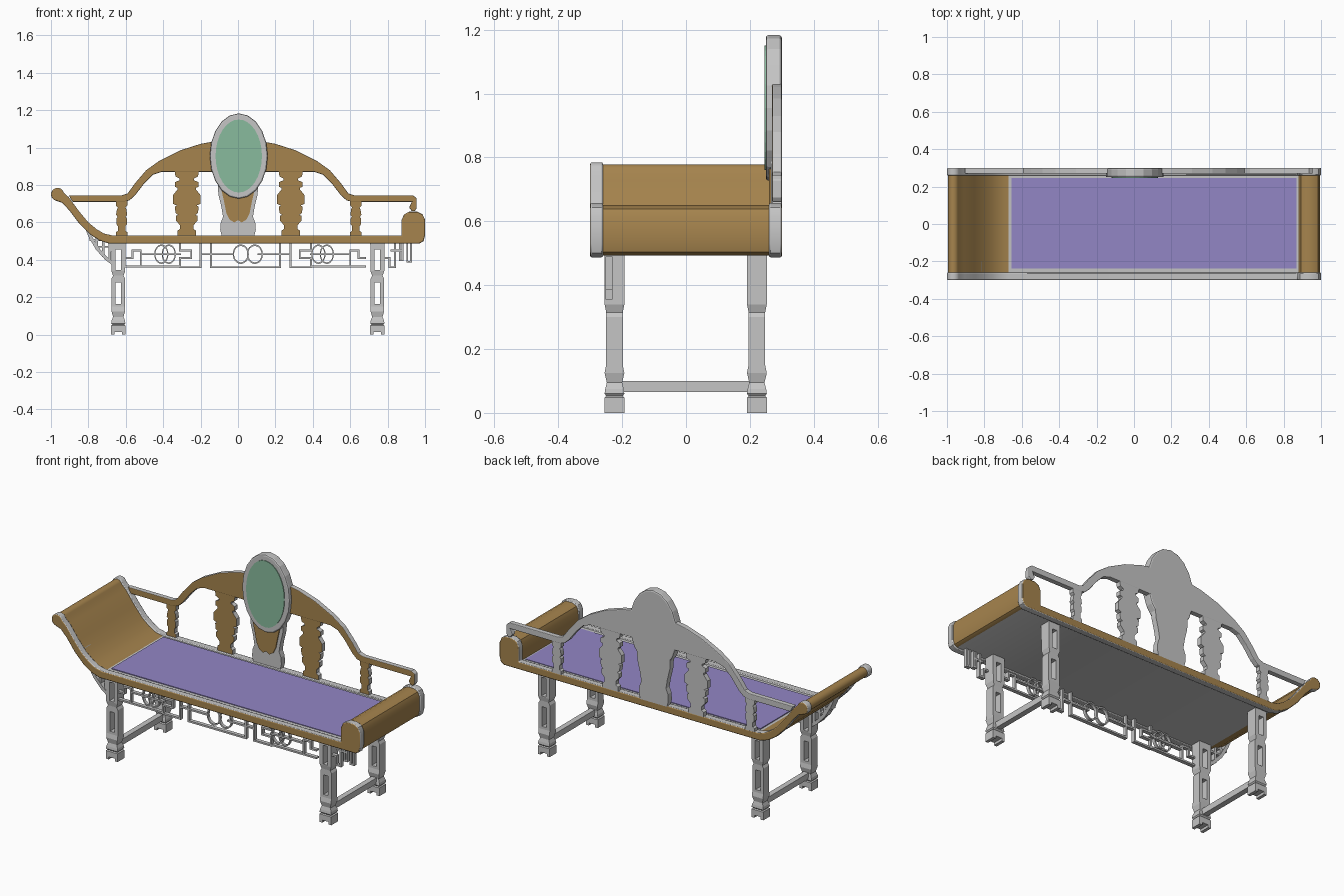
import bpy, bmesh, math
from mathutils import Vector, Matrix

cube = bpy.data.objects.get("Cube")
if cube:
    bpy.data.objects.remove(cube)


def material(name, rgb):
    m = bpy.data.materials.new(name)
    m.use_nodes = True
    m.diffuse_color = (*rgb, 1)
    m.node_tree.nodes["Principled BSDF"].inputs["Base Color"].default_value = (*rgb, 1)
    return m


GRAY = material("pale gray", (0.56, 0.56, 0.56))
BROWN = material("brown wood", (0.38, 0.23, 0.075))
PURPLE = material("purple fabric", (0.29, 0.24, 0.56))
GREEN = material("green stone", (0.25, 0.50, 0.34))


def finish(name, bm, mats, rule=None, bevel=0, smooth=False):
    bmesh.ops.recalc_face_normals(bm, faces=bm.faces[:])
    for f in bm.faces:
        f.normal_update()
        if rule:
            f.material_index = rule(f)
    me = bpy.data.meshes.new(name)
    bm.to_mesh(me)
    bm.free()
    for m in mats:
        me.materials.append(m)
    ob = bpy.data.objects.new(name, me)
    bpy.context.collection.objects.link(ob)
    if bevel:
        mod = ob.modifiers.new("soft edge", 'BEVEL')
        mod.width, mod.segments, mod.angle_limit = bevel, 2, math.radians(50)
    if smooth:
        bpy.ops.object.select_all(action='DESELECT')
        ob.select_set(True)
        bpy.context.view_layer.objects.active = ob
        bpy.ops.object.shade_smooth_by_angle(angle=math.radians(35))
    return ob


def prism(name, pts, y0, y1, mats, rule=None, bevel=0, smooth=False):
    """Extrude an outline drawn in x and z along y."""
    bm = bmesh.new()
    face = bm.faces.new([bm.verts.new((x, y0, z)) for x, z in pts])
    new = bmesh.ops.extrude_face_region(bm, geom=[face])["geom"]
    for v in new:
        if isinstance(v, bmesh.types.BMVert):
            v.co.y = y1
    return finish(name, bm, mats, rule, bevel, smooth)


def add_box(bm, x0, x1, y0, y1, z0, z1):
    mat = Matrix.Translation(((x0 + x1) / 2, (y0 + y1) / 2, (z0 + z1) / 2))
    mat = mat @ Matrix.Diagonal((x1 - x0, y1 - y0, z1 - z0, 1))
    bmesh.ops.create_cube(bm, size=1, matrix=mat)


def box(name, dims, mat, bevel=0):
    bm = bmesh.new()
    add_box(bm, *dims)
    return finish(name, bm, [mat], bevel=bevel)


def ellipse(cx, cz, rx, rz, n, a0=0, a1=360):
    steps = n if a1 - a0 >= 360 else n - 1
    angles = [math.radians(a0 + (a1 - a0) * i / steps) for i in range(n)]
    return [(cx + rx * math.cos(a), cz + rz * math.sin(a)) for a in angles]


def inset(pts, d):
    out = []
    for i, p in enumerate(pts):
        a, b, c = Vector(pts[i - 1]), Vector(p), Vector(pts[(i + 1) % len(pts)])
        t = (b - a).normalized() + (c - b).normalized()
        out.append(tuple(b + Vector((-t.y, t.x)).normalized() * d))
    return out


def front_face(f):
    return 1 if f.normal.y < -0.9 else 0


def back_face(f):
    return 1 if f.normal.y > 0.9 else 0


# Side rails: scroll at one end, upright roll at the other
outline = [(0.97, 0.487), (0.992, 0.5), (1.0, 0.53), (1.0, 0.615), (0.987, 0.643),
           (0.96, 0.657), (0.915, 0.657), (0.888, 0.643), (0.875, 0.615), (0.875, 0.53),
           (-0.67, 0.53), (-0.715, 0.54), (-0.755, 0.563), (-0.80, 0.60), (-0.85, 0.66), (-0.905, 0.735)]
outline += ellipse(-0.965, 0.75, 0.035, 0.035, 12, 15, 255)
outline += [(-0.94, 0.705), (-0.90, 0.662), (-0.85, 0.595), (-0.79, 0.535), (-0.74, 0.503), (-0.69, 0.487)]
prism("front_rail", outline, -0.30, -0.26, [GRAY, BROWN], front_face, 0.005, True)
prism("back_rail", outline, 0.26, 0.30, [GRAY, BROWN], back_face, 0.005, True)


# Seat body: brown ends, pale middle and underside
def body_rule(f):
    flat = abs(f.normal.z) > 0.99 and abs(f.calc_center_median().x) < 0.5
    return 0 if flat else 1


prism("seat_body", inset(outline, 0.006), -0.26, 0.26, [GRAY, BROWN], body_rule, 0, True)
box("seat_cushion", (-0.655, 0.868, -0.237, 0.245, 0.52, 0.529), PURPLE)

# Backrest arch with armrests
arch = [(-0.62, 0.745), (-0.59, 0.755), (-0.55, 0.81), (-0.49, 0.88), (-0.42, 0.93), (-0.31, 0.985),
        (-0.2, 1.02), (-0.1, 1.038)]
under = [(-0.41, 0.87), (-0.455, 0.855), (-0.5, 0.81), (-0.55, 0.745), (-0.58, 0.718), (-0.61, 0.71)]
flip = lambda pts: [(-x, z) for x, z in reversed(pts)]
arms = [(0.935, 0.745), (0.955, 0.73), (0.955, 0.675), (0.945, 0.66), (0.93, 0.66), (0.915, 0.68), (0.93, 0.71)]
back = [(-0.905, 0.745)] + arch + [(0, 1.043)] + flip(arch) + arms + flip(under) + under + [(-0.885, 0.71)]
prism("backrest_arch", back, 0.27, 0.30, [GRAY, BROWN], front_face, 0.004)

# Cut-out spindles under the arch
big = [(0.52, 0.05), (0.555, 0.05), (0.565, 0.036), (0.585, 0.036), (0.61, 0.058), (0.635, 0.058), (0.64, 0.046),
       (0.65, 0.06), (0.685, 0.064), (0.69, 0.052), (0.70, 0.074), (0.745, 0.074), (0.775, 0.05), (0.785, 0.05),
       (0.79, 0.062), (0.815, 0.062), (0.825, 0.04), (0.835, 0.04), (0.845, 0.06), (0.875, 0.065)]
small = [(0.52, 0.03), (0.548, 0.03), (0.555, 0.02), (0.58, 0.02), (0.59, 0.028), (0.62, 0.028), (0.63, 0.021),
         (0.64, 0.03), (0.67, 0.025), (0.68, 0.02), (0.69, 0.03), (0.715, 0.03)]
for side, sx in (("right", -1), ("left", 1)):
    for label, prof, x in (("large", big, 0.278), ("small", small, 0.626)):
        cx = x * sx + 0.004
        pts = [(cx + w, z) for z, w in prof] + [(cx - w, z) for z, w in reversed(prof)]
        prism(f"{label}_spindle_{side}", pts, 0.271, 0.299, [GRAY, BROWN], front_face)

# Central splat with brown inlay
half = [(0.085, 0.52), (0.095, 0.56), (0.092, 0.6), (0.08, 0.63), (0.088, 0.68), (0.105, 0.75), (0.11, 0.85)]
prism("splat", half + flip(half), 0.266, 0.30, [GRAY])
lobe = [(0.02, 0.6), (0.045, 0.615), (0.062, 0.65), (0.072, 0.7), (0.09, 0.78)]
prism("splat_inlay", [(0, 0.612)] + lobe + flip(lobe), 0.26, 0.266, [BROWN])

# Oval medallion
prism("medallion_frame", ellipse(0.004, 0.955, 0.155, 0.228, 20), 0.25, 0.30, [GRAY], bevel=0.008)
prism("medallion_panel", ellipse(0.004, 0.955, 0.124, 0.195, 32), 0.246, 0.252, [GREEN])

# Legs: turned-in square posts with slots cut through
sections = [(0, 0.038, 0.031), (0.048, 0.038, 0.031), (0.053, 0.032, 0.026), (0.06, 0.038, 0.031), (0.075, 0.036, 0.029),
            (0.095, 0.028, 0.024), (0.125, 0.036, 0.031), (0.15, 0.036, 0.026), (0.30, 0.036, 0.026), (0.315, 0.028, 0.026),
            (0.34, 0.037, 0.031), (0.495, 0.038, 0.031)]
bm = bmesh.new()
rings = [[bm.verts.new((hx * a, hy * b, z)) for a, b in ((-1, -1), (1, -1), (1, 1), (-1, 1))]
         for z, hx, hy in sections]
for lo, hi in zip(rings, rings[1:]):
    for i in range(4):
        bm.faces.new((lo[i], lo[(i + 1) % 4], hi[(i + 1) % 4], hi[i]))
bm.faces.new(rings[0])
bm.faces.new(rings[-1])
leg = finish("leg_front_right", bm, [GRAY])
bm = bmesh.new()
for w, z0, z1 in ((0.015, 0.165, 0.28), (0.015, 0.345, 0.455), (0.02, -0.02, 0.015)):
    add_box(bm, -w, w, -0.1, 0.1, z0, z1)
cutter = finish("slot_cutter", bm, [GRAY])
cutter.hide_render = True
mod = leg.modifiers.new("slots", 'BOOLEAN')
mod.operation, mod.object, mod.solver = 'DIFFERENCE', cutter, 'EXACT'
bpy.context.view_layer.objects.active = leg
bpy.ops.object.modifier_apply(modifier="slots")
bpy.data.objects.remove(cutter)
for side, x in (("right", -0.64), ("left", 0.745)):
    for end, y in (("front", -0.224), ("back", 0.222)):
        ob = leg
        if (side, end) != ("right", "front"):
            ob = bpy.data.objects.new(f"leg_{end}_{side}", leg.data)
            bpy.context.collection.objects.link(ob)
        ob.location = (x, y, 0)
    box(f"stretcher_{side}", (x - 0.016, x + 0.016, -0.2, 0.2, 0.065, 0.1), GRAY)

# Front apron fretwork
MID, T = 0.04, 0.005
left_paths = [[(-0.60, 0.365), (-0.52, 0.365), (-0.52, 0.45), (-0.565, 0.45), (-0.565, 0.41), (-0.60, 0.41)],
              [(-0.52, 0.43), (-0.31, 0.43)], [(-0.52, 0.365), (-0.31, 0.365)],
              [(-0.31, 0.36), (-0.2, 0.36), (-0.2, 0.485)],
              [(-0.31, 0.36), (-0.31, 0.41), (-0.25, 0.41), (-0.25, 0.45), (-0.31, 0.45), (-0.31, 0.485)],
              [(-0.145, 0.485), (-0.145, 0.36), (MID, 0.36)], [(-0.2, 0.43), (-0.03, 0.43)]]
paths = left_paths + [[(2 * MID - x, z) for x, z in p] for p in left_paths]
# Stepped fret beyond the left leg
paths += [[(0.78, 0.41), (0.81, 0.41), (0.81, 0.36), (0.84, 0.36), (0.84, 0.485)], [(0.82, 0.45), (0.87, 0.45)],
          [(0.865, 0.485), (0.865, 0.4), (0.88, 0.4), (0.88, 0.485)], [(0.905, 0.485), (0.905, 0.39), (0.925, 0.39), (0.925, 0.485)]]
bm = bmesh.new()
for path in paths:
    for (xa, za), (xb, zb) in zip(path, path[1:]):
        add_box(bm, min(xa, xb) - T, max(xa, xb) + T, -0.252, -0.23, min(za, zb) - T, max(za, zb) + T)
finish("apron_fret", bm, [GRAY])

# Interlaced rings in the apron
for i, (cx, r) in enumerate(((-0.41, 0.038), (-0.37, 0.038), (0.015, 0.043), (0.09, 0.043), (0.43, 0.038), (0.475, 0.038))):
    bm = bmesh.new()
    for y in (-0.25, -0.232):
        for k in (1, 0.84):
            for x, z in ellipse(cx, 0.43, r * k, 0.052 * k, 24):
                bm.verts.new((x, y, z))
    v = list(bm.verts)
    for p, q in ((0, 1), (1, 3), (3, 2), (2, 0)):
        for j in range(24):
            n = (j + 1) % 24
            bm.faces.new((v[p * 24 + j], v[p * 24 + n], v[q * 24 + n], v[q * 24 + j]))
    finish(f"apron_ring_{i + 1}", bm, [GRAY], smooth=True)

# Curved bracket under the scroll end
curve = [(-0.83, 0.60), (-0.80, 0.525), (-0.76, 0.455), (-0.71, 0.40), (-0.67, 0.37)]
prism("scroll_bracket", curve + [(x + 0.013, z + 0.013) for x, z in reversed(curve)], -0.255, -0.2, [GRAY])
bm = bmesh.new()
for x, z0, z1 in ((-0.79, 0.51, 0.55), (-0.755, 0.455, 0.52), (-0.72, 0.415, 0.50), (-0.685, 0.385, 0.49)):
    add_box(bm, x - 0.007, x + 0.007, -0.25, -0.205, z0, z1)
for x, z in ((-0.755, 0.505), (-0.72, 0.47)):
    add_box(bm, x - 0.04, x + 0.04, -0.25, -0.205, z - 0.005, z + 0.005)
finish("bracket_rungs", bm, [GRAY])
